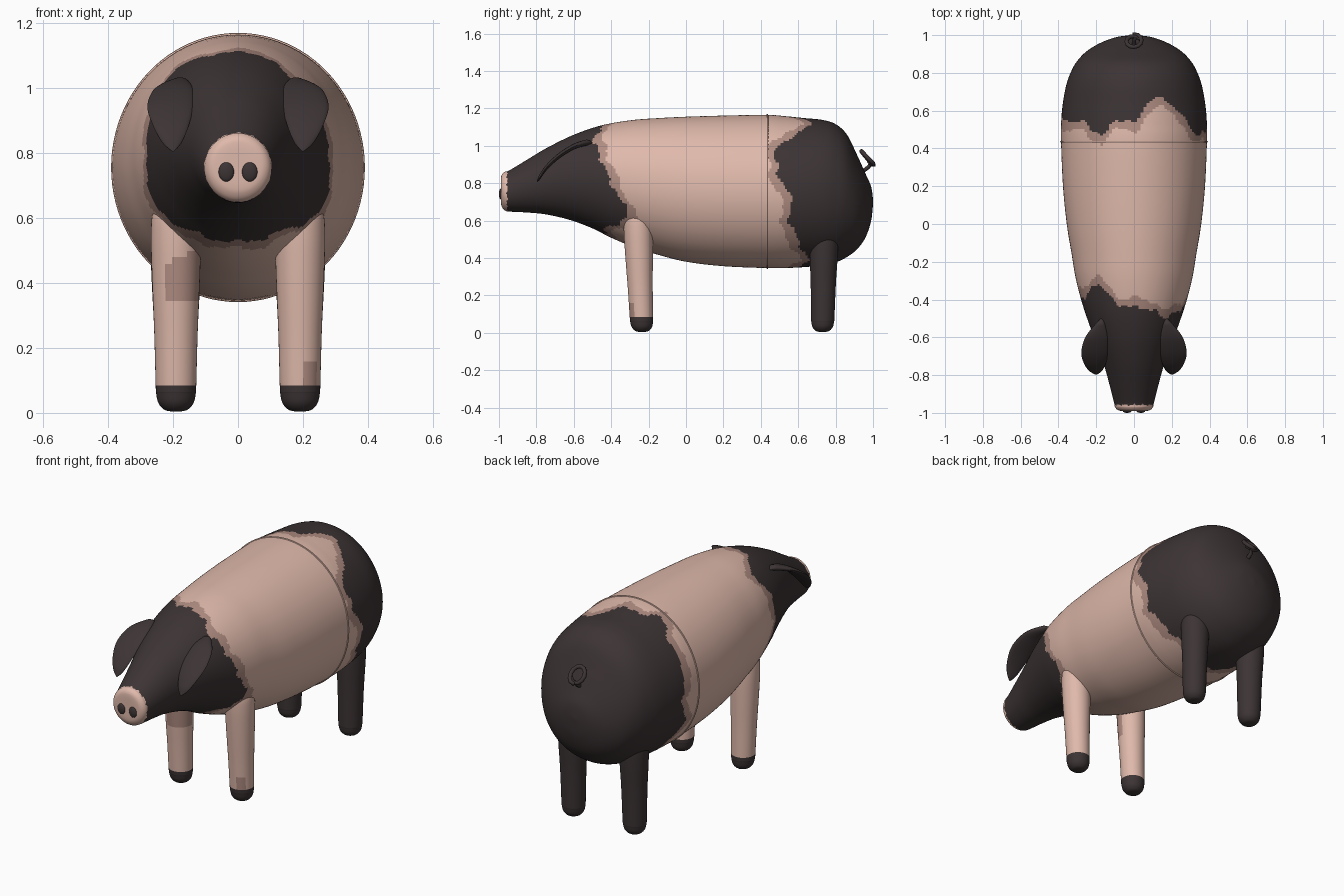
import bpy, bmesh, math
from math import sin, cos, pi, radians

if "Cube" in bpy.data.objects:
    bpy.data.objects.remove(bpy.data.objects["Cube"])


def material(name, rgb):
    m = bpy.data.materials.new(name)
    m.diffuse_color = (*rgb, 1)
    m.use_nodes = True
    m.node_tree.nodes["Principled BSDF"].inputs["Base Color"].default_value = m.diffuse_color
    return m


PINK, DARK, BAND = 0, 1, 2
MATS = [material("pink skin", (0.74, 0.485, 0.405)),
        material("dark hide", (0.046, 0.034, 0.035)),
        material("brownish edge", (0.44, 0.27, 0.225))]


def smooth_rows(rows, n):
    """Pass a smooth curve through rows of numbers, n steps per span."""
    p = [rows[0]] + rows + [rows[-1]]
    out = []
    for i in range(1, len(p) - 2):
        for k in range(n):
            t = k / n
            out.append([0.5 * (2 * b + (c - a) * t + (2 * a - 5 * b + 4 * c - d) * t * t
                               + (3 * b - a - 3 * c + d) * t ** 3)
                        for a, b, c, d in zip(p[i - 1], p[i], p[i + 1], p[i + 2])])
    return out + [list(rows[-1])]


def loft(name, rings, rule):
    """Skin closed rings of points; rule(face centre, angle) gives the colour."""
    bm = bmesh.new()
    vs = [[bm.verts.new(c) for c in r] for r in rings]
    n = len(rings[0])
    for r, s in zip(vs, vs[1:]):
        for j in range(n):
            f = bm.faces.new((r[j], r[(j + 1) % n], s[(j + 1) % n], s[j]))
            f.material_index = rule(f.calc_center_median(), 360 * (j + 0.5) / n)
    for cap in (vs[0], vs[-1]):
        f = bm.faces.new(cap)
        f.material_index = rule(f.calc_center_median(), 0)
    bmesh.ops.recalc_face_normals(bm, faces=bm.faces)
    me = bpy.data.meshes.new(name)
    bm.to_mesh(me)
    bm.free()
    return finish(bpy.data.objects.new(name, me), True)


def finish(ob, link=False):
    if link:
        bpy.context.collection.objects.link(ob)
    for m in MATS:
        ob.data.materials.append(m)
    bpy.ops.object.select_all(action='DESELECT')
    ob.select_set(True)
    bpy.context.view_layer.objects.active = ob
    bpy.ops.object.shade_smooth_by_angle(angle=radians(40))
    return ob


def lookup(table, a):
    """Piecewise linear, wrapping at 360 degrees."""
    pts = table + [(table[0][0] + 360, table[0][1])]
    for (a0, v0), (a1, v1) in zip(pts, pts[1:]):
        if a0 <= a <= a1:
            return v0 + (v1 - v0) * (a - a0) / (a1 - a0)
    return table[0][1]


# Body: y, top, bottom, half width
BODY = [(-0.99, 0.765, 0.745, 0.01), (-0.99, 0.82, 0.70, 0.06), (-0.985, 0.845, 0.675, 0.085),
        (-0.97, 0.86, 0.655, 0.10), (-0.945, 0.868, 0.648, 0.106), (-0.85, 0.925, 0.643, 0.13),
        (-0.75, 0.985, 0.633, 0.158), (-0.62, 1.05, 0.603, 0.205), (-0.5, 1.095, 0.558, 0.248),
        (-0.4, 1.12, 0.508, 0.28), (-0.28, 1.138, 0.458, 0.31), (-0.16, 1.147, 0.42, 0.33),
        (0.0, 1.155, 0.38, 0.356), (0.2, 1.161, 0.356, 0.376), (0.43, 1.165, 0.346, 0.386),
        (0.53, 1.158, 0.346, 0.386), (0.63, 1.148, 0.351, 0.378), (0.73, 1.138, 0.36, 0.36),
        (0.80, 1.115, 0.376, 0.336), (0.86, 1.06, 0.405, 0.303), (0.915, 0.95, 0.447, 0.25),
        (0.96, 0.85, 0.51, 0.175), (0.99, 0.78, 0.60, 0.09), (1.0, 0.71, 0.69, 0.01)]
# Edges of the dark patches by angle (0 = +x side, 90 = top)
FRONT_EDGE = [(0, -0.41), (25, -0.46), (50, -0.50), (70, -0.45), (90, -0.44), (110, -0.42),
              (130, -0.31), (150, -0.38), (180, -0.40), (210, -0.33), (240, -0.42),
              (270, -0.44), (300, -0.43), (330, -0.30)]
REAR_EDGE = [(0, 0.56), (12, 0.49), (32, 0.47), (50, 0.58), (66, 0.68), (78, 0.64), (88, 0.55),
             (105, 0.54), (115, 0.48), (124, 0.49), (135, 0.55), (160, 0.54), (180, 0.58),
             (205, 0.52), (225, 0.60), (250, 0.63), (270, 0.58), (295, 0.66), (320, 0.60),
             (338, 0.55), (350, 0.56)]


def hide(c, a):
    w = 0.008 * sin(radians(a * 13)) + 0.006 * sin(radians(a * 29 + 40))
    f, r = lookup(FRONT_EDGE, a) + w, lookup(REAR_EDGE, a) - w
    if c.y < -0.957 + 0.4 * w:
        return PINK
    if c.y < f or c.y > r:
        return DARK
    v = 0.012 * sin(radians(a * 9 + 60))
    return BAND if c.y < f + 0.045 + v or c.y > r - 0.05 - v else PINK


SEG = 144
rings = []
for y, zt, zb, hw in smooth_rows(BODY, 10):
    rings.append([(hw * cos(2 * pi * j / SEG), y,
                   (zt + zb) / 2 + (zt - zb) / 2 * sin(2 * pi * j / SEG)) for j in range(SEG)])
loft("body", rings, hide)

# Seam ring around the barrel
bpy.ops.mesh.primitive_torus_add(major_segments=96, minor_segments=8, major_radius=1,
                                 minor_radius=0.012, location=(0, 0.435, 0.7555),
                                 rotation=(pi / 2, 0, 0))
seam = bpy.context.object
seam.name = "seam_ring"
seam.scale = (0.386, 0.4095, 0.4)
finish(seam)

# Legs: height fraction, radius
LEG = [(0.004, 0.012), (0.01, 0.036), (0.03, 0.054), (0.06, 0.061), (0.085, 0.0625),
       (0.25, 0.067), (0.42, 0.0745), (0.52, 0.077), (0.58, 0.072), (0.62, 0.05), (0.64, 0.01)]


def make_leg(name, side, y, lean, rise, rule):
    rs = []
    for z, r in smooth_rows(LEG, 6):
        cy = y + lean * z
        zz = z if z < 0.3 else 0.3 + (z - 0.3) * rise
        rs.append([(side * 0.191 + r * cos(2 * pi * j / 40), cy + r * sin(2 * pi * j / 40), zz)
                   for j in range(40)])
    loft(name, rs, rule)


def front_leg_colour(c, a):
    if c.z < 0.085:
        return DARK
    big = c.x < 0 and c.y < -0.24 and -0.22 < c.x < -0.1 and 0.33 < c.z < 0.5 + 0.4 * (c.x + 0.13)
    small = c.x > 0 and c.y < -0.2 and 0.2 < c.x < 0.24 and c.z < 0.147
    return BAND if big or small else PINK


for side, tag in ((1, "right"), (-1, "left")):
    make_leg("front_leg_" + tag, side, -0.235, -0.04, 1.12, front_leg_colour)
    make_leg("rear_leg_" + tag, side, 0.73, 0.015, 0.85, lambda c, a: DARK)

# Ears: y, inner x, outer x, z
EAR = [(-0.50, 0.165, 0.175, 1.015), (-0.53, 0.152, 0.205, 1.017), (-0.60, 0.137, 0.258, 0.995),
       (-0.68, 0.137, 0.279, 0.945), (-0.74, 0.15, 0.264, 0.89), (-0.778, 0.17, 0.237, 0.84),
       (-0.797, 0.195, 0.205, 0.808)]
for side, tag in ((1, "right"), (-1, "left")):
    rs = []
    for y, a, b, z in smooth_rows(EAR, 6):
        t = min(0.016, (b - a) * 0.3)
        rs.append([(side * ((a + b) / 2 + (b - a) / 2 * cos(2 * pi * j / 24)), y,
                    z + t * sin(2 * pi * j / 24)) for j in range(24)])
    loft("ear_" + tag, rs, lambda c, a: DARK)

# Nostrils
for side, tag in ((1, "right"), (-1, "left")):
    bpy.ops.mesh.primitive_uv_sphere_add(segments=24, ring_count=12, radius=1,
                                         location=(side * 0.036, -0.989, 0.742))
    ob = bpy.context.object
    ob.name = "nostril_" + tag
    ob.scale = (0.024, 0.011, 0.03)
    finish(ob)
    for p in ob.data.polygons:
        p.material_index = DARK

# Curly tail: one loop standing off the rump
path = [(0, 0.94, 0.86), (0, 0.975, 0.885), (0.01, 0.985, 0.90)]
for k in range(15):
    t = -pi / 2 + 2 * pi * k / 12
    path.append((0.04 * cos(t), 0.975 - 0.032 * sin(t) - 0.001 * k, 0.935 + 0.036 * sin(t)))
cu = bpy.data.curves.new("curly_tail", 'CURVE')
cu.dimensions = '3D'
cu.bevel_depth = 0.011
cu.bevel_resolution = 3
cu.use_fill_caps = True
sp = cu.splines.new('POLY')
sp.points.add(len(path) - 1)
for pt, co in zip(sp.points, path):
    pt.co = (*co, 1)
cu.materials.append(MATS[DARK])
bpy.context.collection.objects.link(bpy.data.objects.new("curly_tail", cu))
